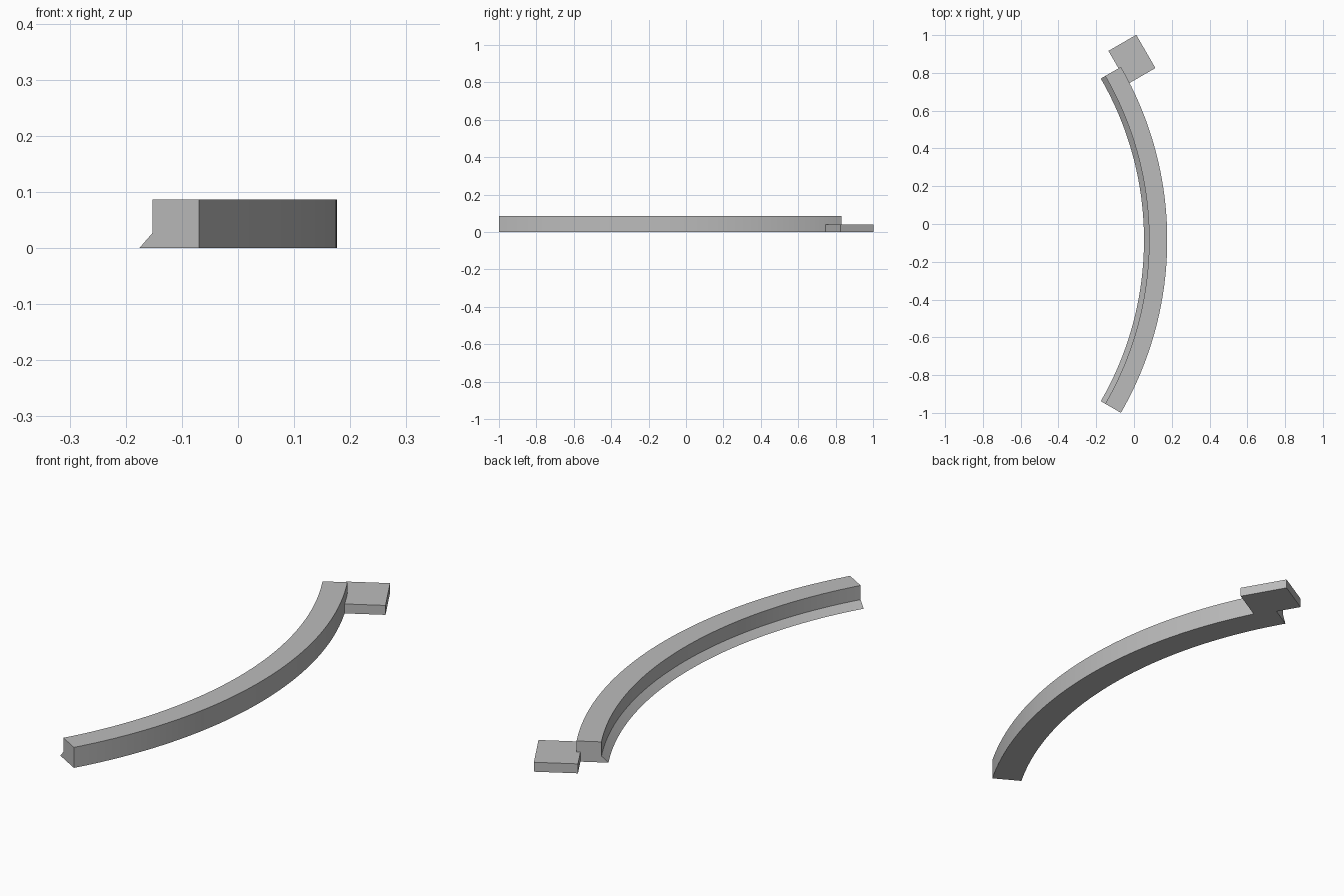
import bpy
import bmesh
from math import sin, cos, radians
from mathutils import Matrix

cube = bpy.data.objects.get("Cube")
if cube:
    bpy.data.objects.remove(cube, do_unlink=True)

grey = bpy.data.materials.new("plain grey")
grey.use_nodes = True
colour = (0.5, 0.5, 0.5, 1)
grey.diffuse_color = colour
grey.node_tree.nodes["Principled BSDF"].inputs["Base Color"].default_value = colour

CENTRE_X, CENTRE_Y = -1.655, -0.084
HALF_ANGLE = 30
SEGMENTS = 64


def make_object(name, bm):
    bmesh.ops.recalc_face_normals(bm, faces=bm.faces)
    mesh = bpy.data.meshes.new(name)
    bm.to_mesh(mesh)
    bm.free()
    mesh.materials.append(grey)
    obj = bpy.data.objects.new(name, mesh)
    bpy.context.collection.objects.link(obj)
    return obj


# Curved kerb: (radius, height) profile with a sloped toe, swept along an arc
profile = [(1.708, 0), (1.831, 0), (1.831, 0.087), (1.735, 0.087), (1.735, 0.027)]
bm = bmesh.new()
rings = []
for i in range(SEGMENTS + 1):
    a = radians(HALF_ANGLE * (2 * i / SEGMENTS - 1))
    rings.append([bm.verts.new((CENTRE_X + r * cos(a), CENTRE_Y + r * sin(a), z))
                  for r, z in profile])
for lower, upper in zip(rings, rings[1:]):
    for j in range(len(profile)):
        k = (j + 1) % len(profile)
        bm.faces.new((lower[j], lower[k], upper[k], upper[j]))
bm.faces.new(rings[0])
bm.faces.new(rings[-1])
kerb = make_object("curved_kerb", bm)
bpy.ops.object.select_all(action='DESELECT')
kerb.select_set(True)
bpy.context.view_layer.objects.active = kerb
bpy.ops.object.shade_smooth_by_angle(angle=radians(20))

# Flat end block, turned to line up with the end of the arc
bm = bmesh.new()
place = (Matrix.Translation((-0.011, 0.871, 0.02))
         @ Matrix.Rotation(radians(HALF_ANGLE), 4, 'Z')
         @ Matrix.Diagonal((0.17, 0.203, 0.04, 1)))
bmesh.ops.create_cube(bm, size=1, matrix=place)
make_object("end_block", bm)
